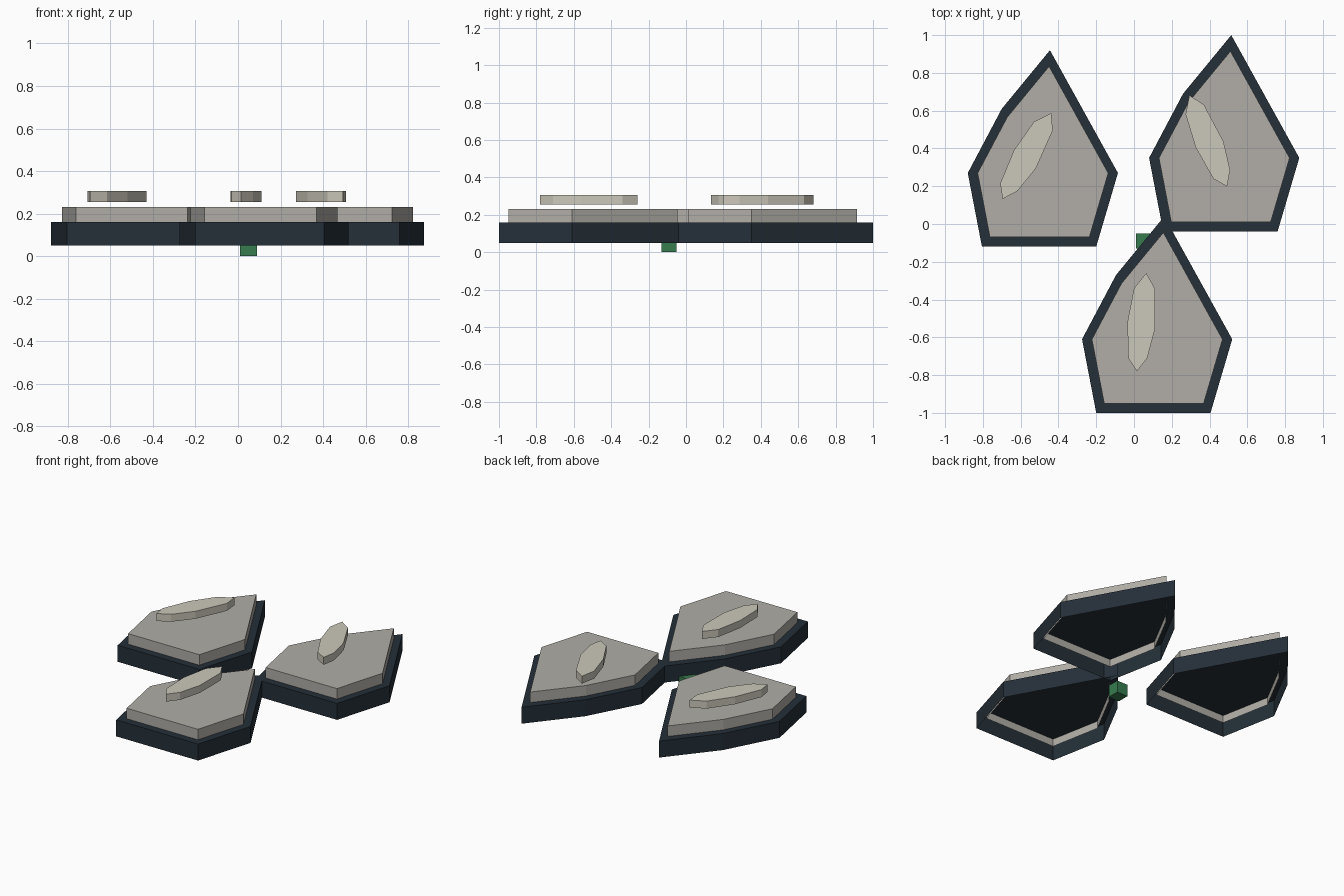
import bpy
import bmesh
from mathutils import Matrix, Vector
from math import radians

cube = bpy.data.objects.get("Cube")
if cube:
    bpy.data.objects.remove(cube, do_unlink=True)


def material(name, rgb):
    mat = bpy.data.materials.new(name)
    mat.use_nodes = True
    mat.diffuse_color = (*rgb, 1)
    mat.node_tree.nodes["Principled BSDF"].inputs["Base Color"].default_value = (*rgb, 1)
    return mat


navy = material("dark slate blue", (0.018, 0.029, 0.040))
stone = material("warm grey", (0.44, 0.42, 0.385))
cream = material("pale cream", (0.60, 0.575, 0.49))
green = material("leaf green", (0.04, 0.20, 0.08))


def shell(name, outline, centre, bottom, top, mat, scale=1.0, turn=0.0, closed=False):
    """Raise an outline into a flat-topped plate, open underneath unless closed."""
    spin = Matrix.Rotation(radians(turn), 2)
    points = [spin @ Vector(p) * scale + Vector(centre) for p in outline]
    bm = bmesh.new()
    low = [bm.verts.new((p.x, p.y, bottom)) for p in points]
    high = [bm.verts.new((p.x, p.y, top)) for p in points]
    bm.faces.new(high)
    if closed:
        bm.faces.new(low[::-1])
    for i in range(len(points)):
        j = (i + 1) % len(points)
        bm.faces.new((low[i], low[j], high[j], high[i]))
    mesh = bpy.data.meshes.new(name)
    bm.to_mesh(mesh)
    bm.free()
    mesh.materials.append(mat)
    obj = bpy.data.objects.new(name, mesh)
    bpy.context.collection.objects.link(obj)
    return obj


# Counter-clockwise outlines around each part's own centre
pointed_plate = [(0.035, 0.655), (-0.22, 0.345), (-0.4, 0.005),
                 (-0.325, -0.385), (0.28, -0.385), (0.395, 0.005)]
sliver = [(0.025, 0.26), (-0.04, 0.18), (-0.075, 0), (-0.07, -0.19),
          (-0.025, -0.26), (0.03, -0.19), (0.07, -0.04), (0.07, 0.18)]

# Each pad: plate centre, sliver centre, sliver turn
pads = {
    "right": ((-0.48, 0.265), (-0.567, 0.36), -24),
    "left": ((0.48, 0.345), (0.393, 0.44), 28),
    "front": ((0.125, -0.615), (0.04, -0.52), 0),
}

for side, (centre, mark, turn) in pads.items():
    # Dark tray, raised inner slab and floating sliver
    shell(side + "_tray", pointed_plate, centre, 0.05, 0.16, navy)
    shell(side + "_slab", pointed_plate, centre, 0.11, 0.23, stone, scale=0.87)
    shell(side + "_sliver", sliver, mark, 0.255, 0.305, cream, turn=turn, closed=True)

# Small block under the middle
square = [(-0.04, -0.04), (0.04, -0.04), (0.04, 0.04), (-0.04, 0.04)]
shell("centre_block", square, (0.05, -0.09), 0.0, 0.08, green, closed=True)
